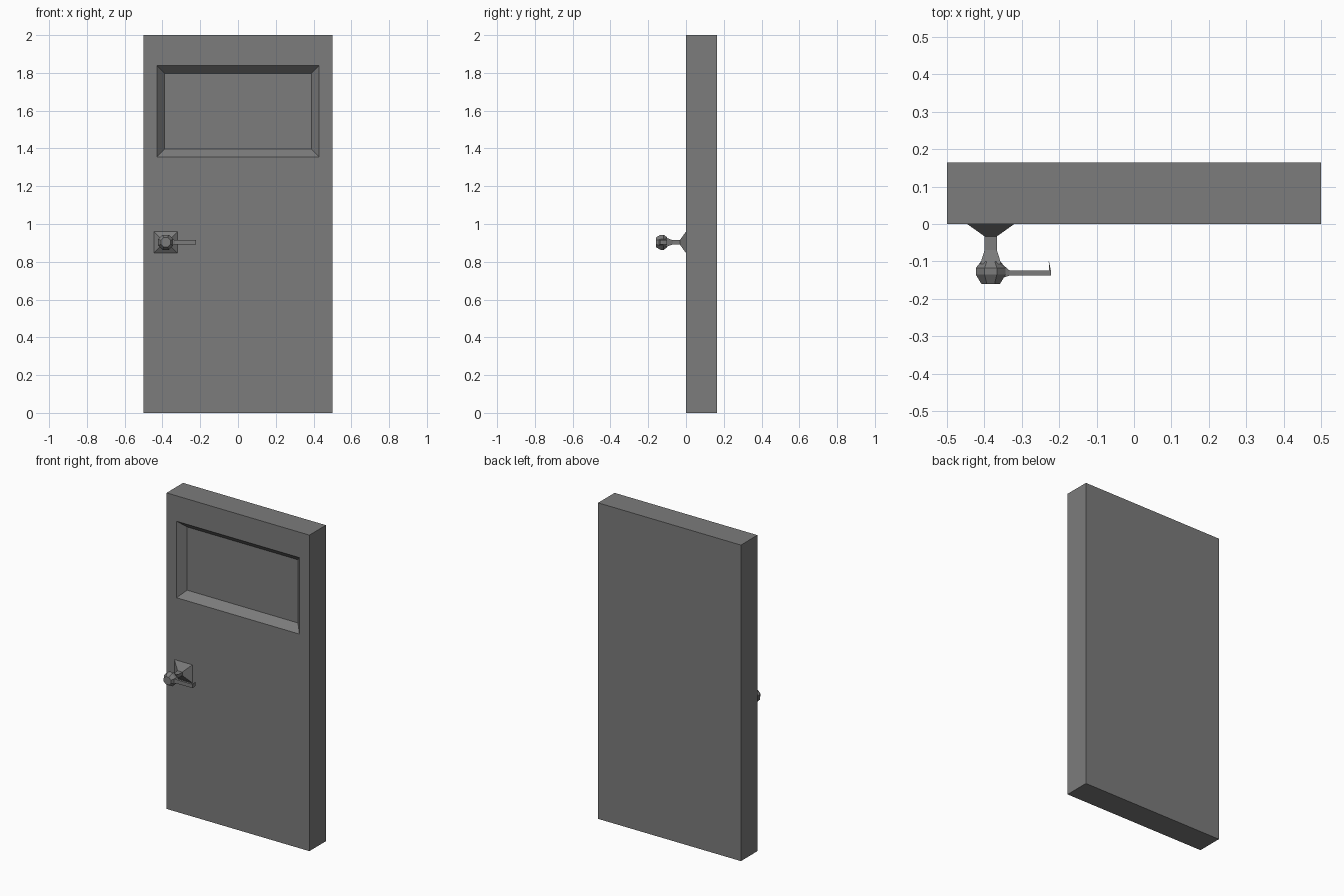
import bpy, bmesh
from math import cos, sin, pi, radians
from mathutils import Vector

cube = bpy.data.objects.get("Cube")
if cube:
    bpy.data.objects.remove(cube, do_unlink=True)

grey = bpy.data.materials.new("door_grey")
grey.use_nodes = True
tone = (0.2, 0.2, 0.2, 1)
grey.diffuse_color = tone
grey.node_tree.nodes["Principled BSDF"].inputs["Base Color"].default_value = tone


def rect(center, u, v):
    """Rectangular section around a centre with half-extent vectors u and v."""
    c, u, v = Vector(center), Vector(u), Vector(v)
    return [c - u - v, c + u - v, c + u + v, c - u + v]


def rect_xz(x, y, z, hx, hz):
    return rect((x, y, z), (hx, 0, 0), (0, 0, hz))


def octagon(x, y, z, apothem):
    """Octagonal section with flat sides facing up, down, left and right."""
    r = apothem / cos(pi / 8)
    angles = [radians(22.5 + 45 * i) for i in range(8)]
    return [Vector((x + r * cos(a), y, z + r * sin(a))) for a in angles]


def loft(name, sections):
    """Skin a closed solid through successive sections."""
    bm = bmesh.new()
    rings = [[bm.verts.new(p) for p in s] for s in sections]
    n = len(rings[0])
    for a, b in zip(rings, rings[1:]):
        for i in range(n):
            j = (i + 1) % n
            bm.faces.new((a[i], a[j], b[j], b[i]))
    bm.faces.new(rings[0][::-1])
    bm.faces.new(rings[-1])
    bmesh.ops.recalc_face_normals(bm, faces=bm.faces)
    mesh = bpy.data.meshes.new(name)
    bm.to_mesh(mesh)
    bm.free()
    mesh.materials.append(grey)
    obj = bpy.data.objects.new(name, mesh)
    bpy.context.collection.objects.link(obj)
    return obj


# Door slab, with a sloped recessed panel on the front
loft("door_slab", [
    rect_xz(0, 0.165, 1, 0.5, 1),
    rect_xz(0, 0, 1, 0.5, 1),
    rect_xz(0, 0, 1.597, 0.43, 0.242),
    rect_xz(0, 0.045, 1.597, 0.388, 0.2),
])

# Handle base plate, neck and flare
hx, hz = -0.383, 0.903
loft("handle_mount", [rect_xz(hx, y, hz, a, b) for y, a, b in (
    (0, 0.063, 0.057),
    (-0.033, 0.0165, 0.011),
    (-0.07, 0.0165, 0.011),
    (-0.107, 0.028, 0.025),
)])

# Faceted knob
loft("handle_knob", [octagon(hx, y, hz, r) for y, r in (
    (-0.1, 0.026),
    (-0.118, 0.04),
    (-0.135, 0.04),
    (-0.16, 0.025),
)])

# Lever, narrowing out of the knob
loft("handle_lever", [rect((x, y, hz), (0, hy, 0), (0, 0, h)) for x, y, hy, h in (
    (-0.355, -0.125, 0.02, 0.018),
    (-0.333, -0.131, 0.007, 0.012),
    (-0.222, -0.131, 0.007, 0.012),
)])

# Thin return at the lever end
loft("lever_tip", [
    rect_xz(-0.2245, -0.126, hz, 0.0025, 0.012),
    rect_xz(-0.2275, -0.1, hz, 0.0005, 0.012),
])
